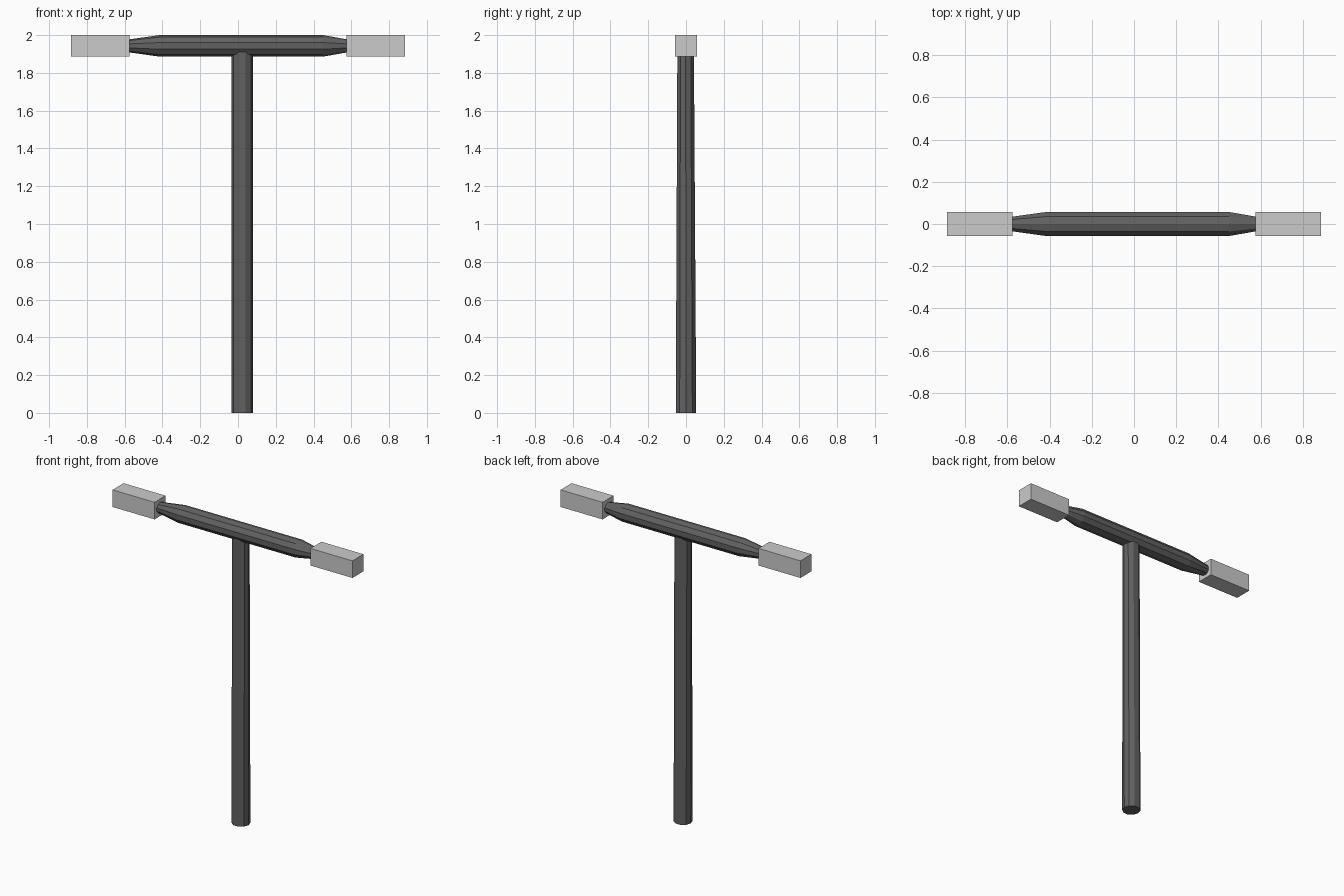
import bpy, bmesh, math
from mathutils import Vector

if "Cube" in bpy.data.objects:
    bpy.data.objects.remove(bpy.data.objects["Cube"])

SIDES = 10
dark = bpy.data.materials.new("dark_metal")
dark.diffuse_color = (0.12, 0.12, 0.12, 1)
dark.use_nodes = True
dark.node_tree.nodes["Principled BSDF"].inputs["Base Color"].default_value = dark.diffuse_color


def finish(name, bm, mat=None):
    bmesh.ops.recalc_face_normals(bm, faces=bm.faces[:])
    mesh = bpy.data.meshes.new(name)
    bm.to_mesh(mesh)
    bm.free()
    obj = bpy.data.objects.new(name, mesh)
    bpy.context.collection.objects.link(obj)
    if mat:
        mesh.materials.append(mat)
    return obj


def loft(name, sections, u, v, mat):
    """Capped ten-sided tube through (centre, radius_u, radius_v) sections."""
    bm = bmesh.new()
    u, v = Vector(u), Vector(v)
    rings = []
    for centre, ru, rv in sections:
        angles = [2 * math.pi * i / SIDES for i in range(SIDES)]
        rings.append([bm.verts.new(Vector(centre) + u * ru * math.cos(a) + v * rv * math.sin(a))
                      for a in angles])
    for a, b in zip(rings, rings[1:]):
        for i in range(SIDES):
            j = (i + 1) % SIDES
            bm.faces.new((a[i], a[j], b[j], b[i]))
    bm.faces.new(rings[0])
    bm.faces.new(rings[-1])
    return finish(name, bm, mat)


# Handle shaft, thinning front to back towards the top
loft("handle_shaft", [((0.022, 0, 0), 0.057, 0.057),
                      ((0.022, -0.002, 1.93), 0.057, 0.046)],
     (1, 0, 0), (0, 1, 0), dark)

# Cross bar with tapered ends
Z = 1.943
loft("cross_bar", [((-0.58, 0, Z), 0.034, 0.036), ((-0.415, 0, Z), 0.057, 0.06),
                   ((0.45, 0, Z), 0.057, 0.06), ((0.58, 0, Z), 0.034, 0.036)],
     (0, 0, 1), (0, 1, 0), dark)

# Square striking blocks on both ends
for side, label in ((-1, "left"), (1, "right")):
    bm = bmesh.new()
    bmesh.ops.create_cube(bm, size=1)
    bmesh.ops.scale(bm, vec=(0.31, 0.116, 0.114), verts=bm.verts[:])
    bmesh.ops.translate(bm, vec=(side * 0.73, 0, Z), verts=bm.verts[:])
    finish(label + "_head_block", bm)
